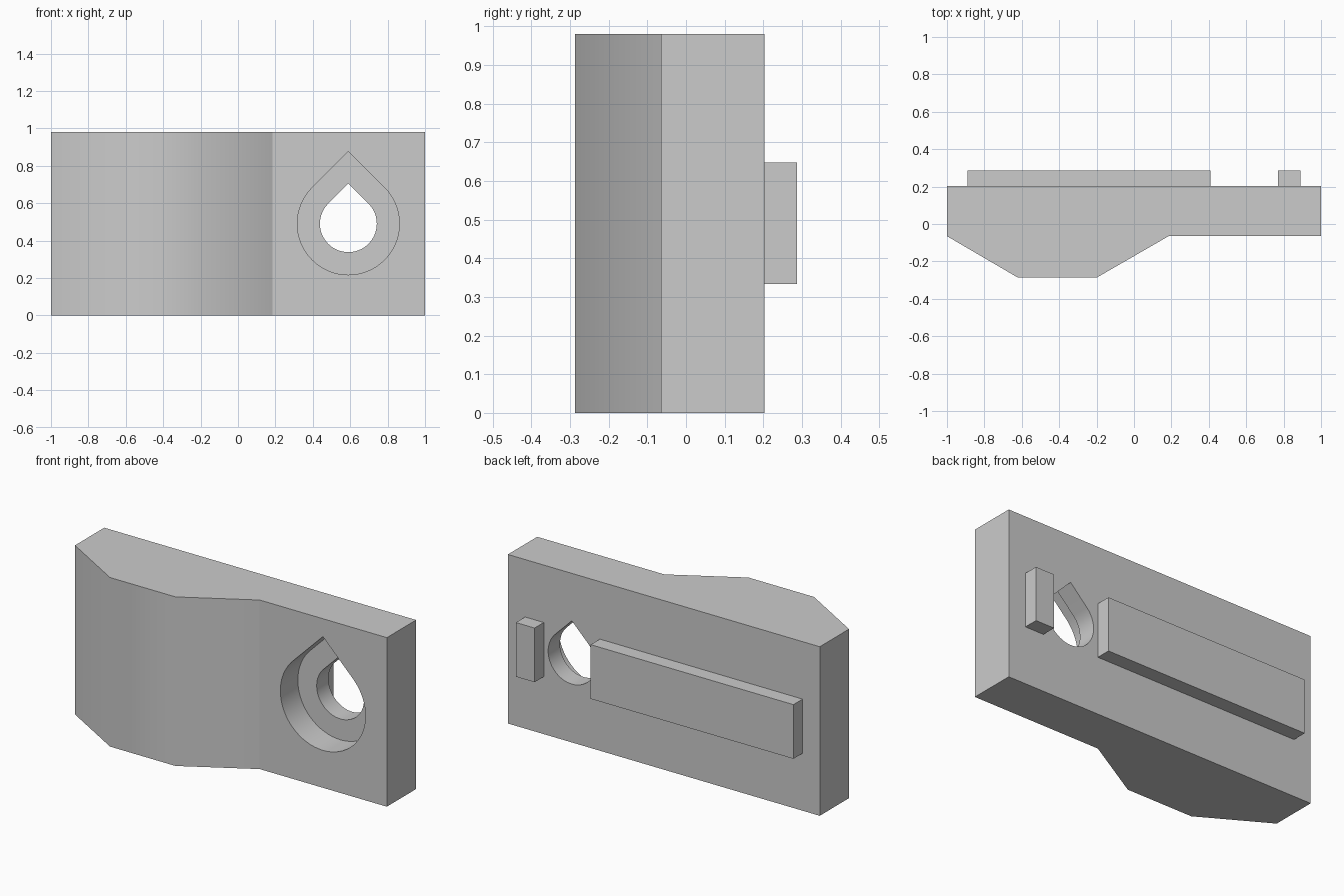
import bpy, bmesh, math
from mathutils import Vector

cube = bpy.data.objects.get("Cube")
if cube:
    bpy.data.objects.remove(cube, do_unlink=True)

HEIGHT = 0.98
FRONT, BACK, TAB_BACK = -0.065, 0.203, 0.287
FOOT_X = 0.185

grey = bpy.data.materials.new("light_grey")
grey.use_nodes = True
colour = (0.6, 0.6, 0.6, 1)
grey.diffuse_color = colour
grey.node_tree.nodes["Principled BSDF"].inputs["Base Color"].default_value = colour


def prism(name, outline, sweep):
    """Extrude a closed outline of 3D points along a vector."""
    bm = bmesh.new()
    face = bm.faces.new([bm.verts.new(p) for p in outline])
    moved = bmesh.ops.extrude_face_region(bm, geom=[face])["geom"]
    verts = [v for v in moved if isinstance(v, bmesh.types.BMVert)]
    bmesh.ops.translate(bm, verts=verts, vec=Vector(sweep))
    bmesh.ops.recalc_face_normals(bm, faces=bm.faces)
    mesh = bpy.data.meshes.new(name)
    bm.to_mesh(mesh)
    bm.free()
    mesh.materials.append(grey)
    obj = bpy.data.objects.new(name, mesh)
    bpy.context.collection.objects.link(obj)
    return obj


def teardrop(name, radius, y0, y1, cx=0.59, cz=0.49, steps=48):
    """Round hole with a right-angled point at the top."""
    angles = [math.radians(135 + 270 * i / steps) for i in range(steps + 1)]
    pts = [(cx + radius * math.cos(a), y0, cz + radius * math.sin(a)) for a in angles]
    pts.append((cx, y0, cz + radius * math.sqrt(2)))
    return prism(name, pts, (0, y1 - y0, 0))


# Plate with a raised, sloping pad on the front
profile = [(-1, BACK), (-1, FRONT), (-0.62, -0.287), (-0.2, -0.287),
           (FOOT_X, FRONT), (1, FRONT), (1, BACK)]
body = prism("body_plate", [(x, y, 0) for x, y in profile], (0, 0, HEIGHT))

# Teardrop recess and through hole
bpy.context.view_layer.objects.active = body
for cutter in (teardrop("recess_cutter", 0.273, FRONT - 0.1, FRONT + 0.16),
               teardrop("hole_cutter", 0.152, FRONT - 0.1, BACK + 0.1)):
    mod = body.modifiers.new("cut", "BOOLEAN")
    mod.operation = "DIFFERENCE"
    mod.solver = "EXACT"
    mod.object = cutter
    bpy.ops.object.modifier_apply(modifier=mod.name)
    bpy.data.objects.remove(cutter, do_unlink=True)

# Soft shading over the pad, crisp everywhere else
bm = bmesh.new()
bm.from_mesh(body.data)
for face in bm.faces:
    face.smooth = True
for edge in bm.edges:
    at_foot = all(abs(v.co.x - FOOT_X) < 0.001 for v in edge.verts)
    edge.smooth = edge.calc_face_angle(math.pi) < math.radians(35) and not at_foot
bm.to_mesh(body.data)
bm.free()

# Locating tabs on the back
for name, x0, x1 in (("long_back_tab", -0.89, 0.41), ("short_back_tab", 0.77, 0.89)):
    z0, z1 = 0.333, 0.647
    prism(name, [(x0, BACK, z0), (x1, BACK, z0), (x1, BACK, z1), (x0, BACK, z1)],
          (0, TAB_BACK - BACK, 0))
